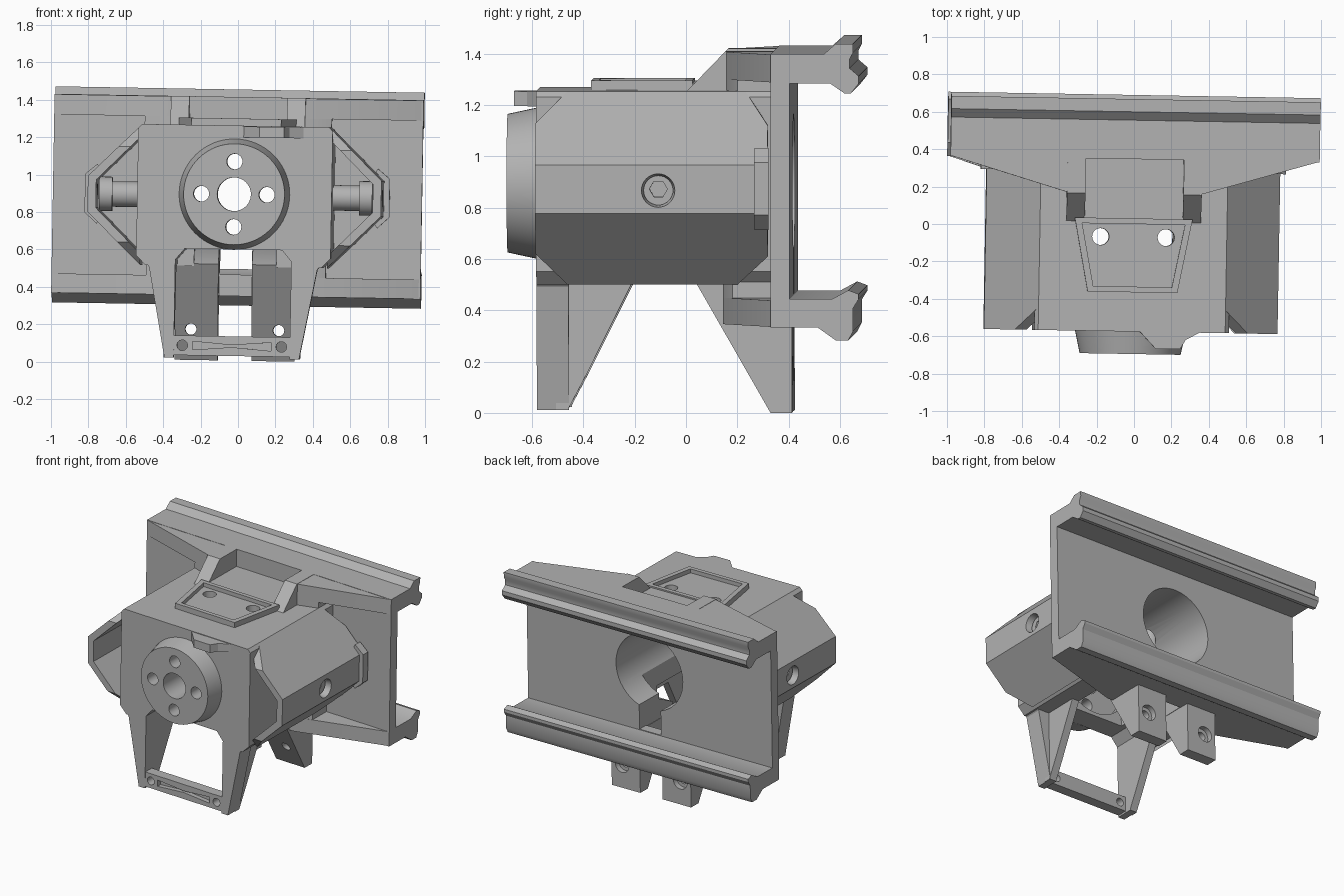
import bpy, bmesh, math
from mathutils import Matrix, Vector

cube = bpy.data.objects.get("Cube")
if cube:
    bpy.data.objects.remove(cube, do_unlink=True)

grey = bpy.data.materials.new("plain_grey")
grey.use_nodes = True
grey.diffuse_color = (0.45, 0.45, 0.45, 1)
grey.node_tree.nodes["Principled BSDF"].inputs["Base Color"].default_value = (0.45, 0.45, 0.45, 1)

parts, cutters = [], []
MID = 0.895  # height of the main axis


def place(axis, u, v, w):
    return {"x": (w, u, v), "y": (u, w, v), "z": (u, v, w)}[axis]


def prism(name, axis, pts, a, b, end_pts=None, keep=True):
    """Extrude a 2D outline along an axis, optionally lofting to another."""
    bm = bmesh.new()
    r1 = [bm.verts.new(place(axis, u, v, a)) for u, v in pts]
    r2 = [bm.verts.new(place(axis, u, v, b)) for u, v in (end_pts or pts)]
    n = len(r1)
    bm.faces.new(r1)
    bm.faces.new(r2[::-1])
    for i in range(n):
        j = (i + 1) % n
        bm.faces.new((r1[j], r1[i], r2[i], r2[j]))
    bmesh.ops.recalc_face_normals(bm, faces=bm.faces)
    me = bpy.data.meshes.new(name)
    bm.to_mesh(me)
    bm.free()
    me.materials.append(grey)
    ob = bpy.data.objects.new(name, me)
    bpy.context.collection.objects.link(ob)
    (parts if keep else cutters).append(ob)
    ob.hide_render = not keep
    return ob


def circle(u, v, r, n=48):
    return [(u + r * math.cos(math.tau * i / n), v + r * math.sin(math.tau * i / n)) for i in range(n)]


def rect(u0, u1, v0, v1):
    return [(u0, v0), (u1, v0), (u1, v1), (u0, v1)]


def mirrored(pts):
    return pts + [(-u, v) for u, v in reversed(pts)]


def flip(s, pts):
    return [(s * u, v) for u, v in pts]


def cutter(axis, pts, a, b, end_pts=None):
    return prism("cutter", axis, pts, a, b, end_pts, keep=False)


def carve(ob, tools, op="DIFFERENCE"):
    for t in tools:
        m = ob.modifiers.new("cut", "BOOLEAN")
        m.operation, m.object, m.solver = op, t, "EXACT"
    bpy.context.view_layer.update()
    ev = ob.evaluated_get(bpy.context.evaluated_depsgraph_get())
    me = bpy.data.meshes.new_from_object(ev)
    ob.modifiers.clear()
    ob.data = me


# Shared cutters: bore, keyhole slot, front face holes
bore = cutter("y", circle(0, MID, 0.27), -0.5, 0.5)
slot = cutter("y", rect(-0.087, 0.087, 0.465, 0.8), -0.42, 0.5)
face_holes = [cutter("y", circle(0, MID, 0.09), -0.8, -0.4)]
for i in range(4):
    a = math.pi / 2 * i
    face_holes.append(cutter("y", circle(0.175 * math.cos(a), MID + 0.175 * math.sin(a), 0.042, 24), -0.8, -0.4))
tray_holes = [cutter("z", circle(s * 0.175, -0.07, 0.045, 24), 0.85, 1.4) for s in (1, -1)]

# Rear rail with hooked flanges
rail_profile = [
    (0.347, 0.35), (0.53, 0.35), (0.6, 0.3), (0.65, 0.3), (0.668, 0.335), (0.668, 0.425),
    (0.69, 0.46), (0.69, 0.48), (0.65, 0.495), (0.585, 0.46), (0.42, 0.46), (0.42, 1.3),
    (0.58, 1.3), (0.635, 1.262), (0.66, 1.262), (0.69, 1.3), (0.69, 1.33), (0.655, 1.36),
    (0.655, 1.395), (0.668, 1.42), (0.668, 1.455), (0.6, 1.455), (0.555, 1.415), (0.347, 1.415)]
rail = prism("rear_rail", "x", rail_profile, -0.987, 0.987)
carve(rail, [bore, slot])

# Main body, open underneath
body = prism("main_body", "y", mirrored([(0.5, 1.262), (0.52, 1.24), (0.52, 0.56), (0.47, 0.508)]), -0.575, 0.355)
opening = cutter("y", mirrored([(0.26, 0.6), (0.31, 0.54), (0.31, 0.3)]), -0.8, 0.04)
belly = cutter("y", rect(-0.22, 0.22, 0.4, 0.85), -0.42, 0.2)
carve(body, [bore, slot, opening, belly] + face_holes + tray_holes)

# Round front nose
nose = prism("front_nose", "y", circle(0, MID, 0.27, 64), -0.695, -0.57, circle(0, MID, 0.297, 64))
carve(nose, face_holes)

# Small visor above the nose
prism("front_visor", "z",
      [(0.03, -0.56), (0.13, -0.665), (0.26, -0.665), (0.29, -0.615), (0.39, -0.56)], 1.2, 1.258)

# Tray on top
tray_outline = mirrored([(0.315, 0.03), (0.24, -0.365)])
tray = prism("top_tray", "z", tray_outline, 1.25, 1.3)
carve(tray, [cutter("z", mirrored([(0.275, 0.0), (0.21, -0.335)]), 1.272, 1.35)] + tray_holes)

# Pocket floor and cross braces between body and rail
floor = prism("pocket_floor", "z", rect(-0.265, 0.265, 0.03, 0.352), 1.25, 1.29)

side_window = [(-0.575, 1.14), (-0.445, 1.27), (0.235, 1.27), (0.33, 1.13),
               (0.33, 0.62), (0.2, 0.5), (-0.445, 0.5), (-0.575, 0.63)]
for s, side in ((1, "left"), (-1, "right")):
    # Angled side shell, open at the front
    wing = prism(side + "_side_shell", "y", flip(s, [
        (0.5, 1.262), (0.785, 0.98), (0.785, 0.79), (0.5, 0.508),
        (0.5, 0.57), (0.74, 0.81), (0.74, 0.96), (0.5, 1.2)]), -0.6, 0.34)
    carve(wing, [cutter("x", side_window, s * 0.4, s * 0.9)], "INTERSECT")
    carve(wing, [cutter("x", circle(-0.095, 0.88, 0.05, 32), s * 0.7, s * 0.8, circle(-0.095, 0.88, 0.068, 32))])

    # Rear clip around the shell edge
    prism(side + "_rear_clip", "y", flip(s, [
        (0.75, 1.045), (0.815, 0.99), (0.815, 0.785), (0.75, 0.725), (0.73, 0.76), (0.73, 1.01)]), 0.28, 0.335)

    # Side screw inside the shell
    prism(side + "_screw_shaft", "x", circle(-0.095, 0.885, 0.068, 32), s * 0.5, s * 0.67)
    head = prism(side + "_screw_head", "x", circle(-0.095, 0.885, 0.092, 32), s * 0.66, s * 0.73)
    carve(head, [cutter("x", circle(-0.095, 0.885, 0.035, 6), s * 0.69, s * 0.8)])

    # Upper flange, brace and sloped arm
    prism(side + "_upper_flange", "z", flip(s, [
        (0.265, 0.165), (0.36, 0.165), (0.987, 0.35), (0.987, 0.4), (0.265, 0.4)]), 1.305, 1.413)
    prism(side + "_upper_brace", "z", flip(s, [
        (0.265, 0.165), (0.36, 0.165), (0.5, 0.21), (0.5, 0.36), (0.265, 0.36)]), 1.2, 1.31)
    prism(side + "_sloped_arm", "x",
          [(0.0, 1.25), (0.16, 1.415), (0.35, 1.415), (0.35, 1.25)], s * 0.262, s * 0.36)

    # Lower flange and brace
    prism(side + "_lower_flange", "z", flip(s, [
        (0.087, 0.15), (0.36, 0.15), (0.987, 0.35), (0.087, 0.36)]), 0.352, 0.455)
    prism(side + "_lower_brace", "z", flip(s, [
        (0.23, 0.15), (0.36, 0.15), (0.48, 0.19), (0.48, 0.36), (0.23, 0.36)]), 0.45, 0.53)

    # Rear foot tab with screw hole
    tab = prism(side + "_rear_tab", "x",
                [(0.04, 0.52), (0.335, 0.005), (0.418, 0.005), (0.418, 0.6), (0.2, 0.6)], s * 0.09, s * 0.32)
    carve(tab, [cutter("y", circle(s * 0.235, 0.17, 0.03, 24), 0.0, 0.6),
                cutter("y", circle(s * 0.235, 0.17, 0.055, 24), 0.38, 0.6)])

    # Front leg with gusset
    prism(side + "_front_leg", "y", flip(s, [
        (0.31, 0.017), (0.36, 0.017), (0.45, 0.5), (0.51, 0.565), (0.31, 0.565)]), -0.575, -0.45)
    prism(side + "_leg_gusset", "x",
          [(-0.5, 0.017), (-0.455, 0.017), (-0.385, 0.15), (-0.2, 0.52), (-0.5, 0.52)], s * 0.31, s * 0.365)

# Crossbar between the front legs
bar = prism("front_crossbar", "y", rect(-0.325, 0.325, 0.03, 0.135), -0.573, -0.5)
bow = mirrored([(0.21, 0.105), (0.21, 0.06)])
bow = [(0.21, 0.105), (0.0, 0.088), (-0.21, 0.105), (-0.21, 0.06), (0.0, 0.077), (0.21, 0.06)]
carve(bar, [cutter("y", circle(s * 0.265, 0.083, 0.028, 24), -0.6, -0.4) for s in (1, -1)]
      + [cutter("y", bow, -0.6, -0.54)])

# Remove helpers, then tilt the whole assembly slightly
for c in cutters:
    bpy.data.objects.remove(c, do_unlink=True)
pivot = Matrix.Translation((0, 0, MID))
tilt = (Matrix.Translation((-0.009, 0, 0)) @ pivot @ Matrix.Rotation(math.radians(-1), 4, "Z")
        @ Matrix.Rotation(math.radians(1), 4, "Y") @ pivot.inverted())
bpy.ops.object.select_all(action="DESELECT")
for ob in parts:
    ob.data.transform(tilt)
    ob.select_set(True)
bpy.context.view_layer.objects.active = parts[0]
bpy.ops.object.shade_smooth_by_angle()
